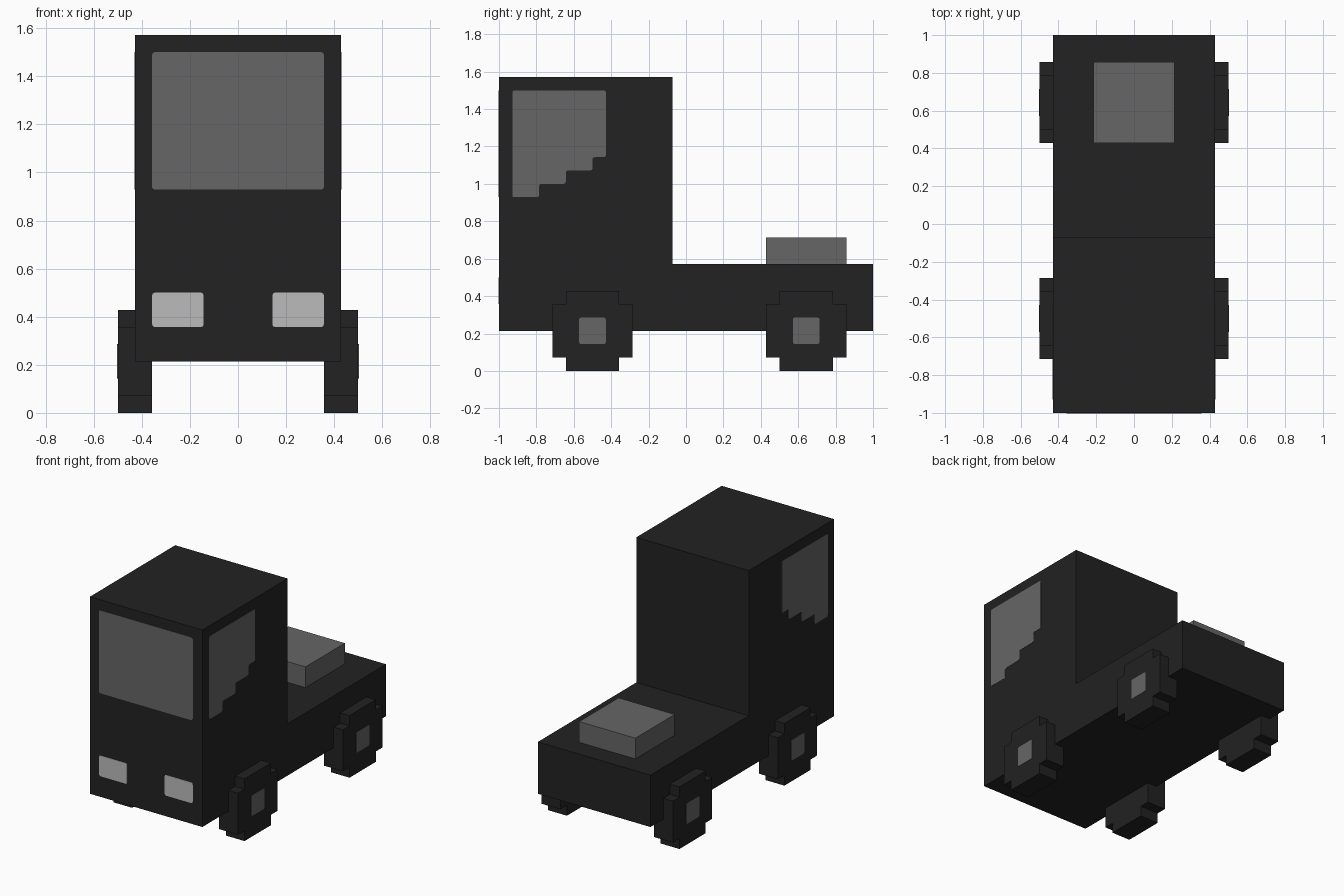
import bpy
import bmesh
from mathutils import Vector

if "Cube" in bpy.data.objects:
    bpy.data.objects.remove(bpy.data.objects["Cube"], do_unlink=True)

U = 1 / 14        # one block of the grid the truck is built on
PLATE = 0.03      # thickness of painted plates, in blocks


def material(name, srgb):
    value = ((srgb / 255 + 0.055) / 1.055) ** 2.4
    mat = bpy.data.materials.new(name)
    mat.use_nodes = True
    colour = (value, value, value, 1)
    mat.diffuse_color = colour
    bsdf = mat.node_tree.nodes["Principled BSDF"]
    bsdf.inputs["Base Color"].default_value = colour
    return mat


black = material("black paint", 0x22)
grey = material("grey glass and metal", 0x66)
pale = material("pale headlight", 0xBB)


def rect(a0, a1, b0, b1):
    return [(a0, b0), (a1, b0), (a1, b1), (a0, b1)]


def prism(name, profile, axis, start, end, mat, rounding=0):
    """Extrude a profile (in blocks) along x (profile y, z) or y (profile x, z)."""
    def place(a, b, d):
        return Vector((d, a, b) if axis == "x" else (a, d, b)) * U

    bm = bmesh.new()
    face = bm.faces.new([bm.verts.new(place(a, b, start)) for a, b in profile])
    if rounding:
        bmesh.ops.bevel(bm, geom=bm.verts[:], offset=rounding * U, segments=2,
                        profile=0.5, affect='VERTICES')
        face = bm.faces[:][0]
    result = bmesh.ops.extrude_face_region(bm, geom=[face], use_keep_orig=True)
    moved = [v for v in result["geom"] if isinstance(v, bmesh.types.BMVert)]
    bmesh.ops.translate(bm, verts=moved, vec=place(0, 0, end - start))
    bmesh.ops.recalc_face_normals(bm, faces=bm.faces[:])
    mesh = bpy.data.meshes.new(name)
    bm.to_mesh(mesh)
    bm.free()
    mesh.materials.append(mat)
    obj = bpy.data.objects.new(name, mesh)
    bpy.context.collection.objects.link(obj)
    return obj


# Cab and flat bed as one L-shaped body
prism("body", [(-14, 3), (14, 3), (14, 8), (-1, 8), (-1, 22), (-14, 22)],
      "x", -6, 6, black)

# Cargo block on the bed
prism("cargo_box", rect(6, 12, 8, 10), "x", -3, 3, grey)

# Windscreen
prism("windscreen", rect(-5, 5, 13, 21), "y", -14, -14 - PLATE, grey, 0.15)

# Side window outline with a stepped lower edge
side_window = [(-13, 13), (-11, 13), (-11, 14), (-9, 14), (-9, 15),
               (-7, 15), (-7, 16), (-6, 16), (-6, 21), (-13, 21)]


def wheel_outline(c):
    """Stepped block wheel centred on y = c."""
    return [(c - 2, 0), (c + 2, 0), (c + 2, 1), (c + 3, 1), (c + 3, 5), (c + 2, 5),
            (c + 2, 6), (c - 2, 6), (c - 2, 5), (c - 3, 5), (c - 3, 1), (c - 2, 1)]


# Paired parts on both sides
for side, s in (("left", 1), ("right", -1)):
    prism(side + "_window", side_window, "x", 6 * s, (6 + PLATE) * s, grey, 0.15)
    prism(side + "_headlight", rect(*sorted((2 * s, 5 * s)), 5, 7),
          "y", -14, -14 - PLATE, pale, 0.15)
    for end, c in (("front", -7), ("rear", 9)):
        prism(f"{end}_{side}_wheel", wheel_outline(c), "x", 5 * s, 7 * s, black)
        prism(f"{end}_{side}_hub", rect(c - 1, c + 1, 2, 4),
              "x", 7 * s, (7 + PLATE) * s, grey, 0.15)
